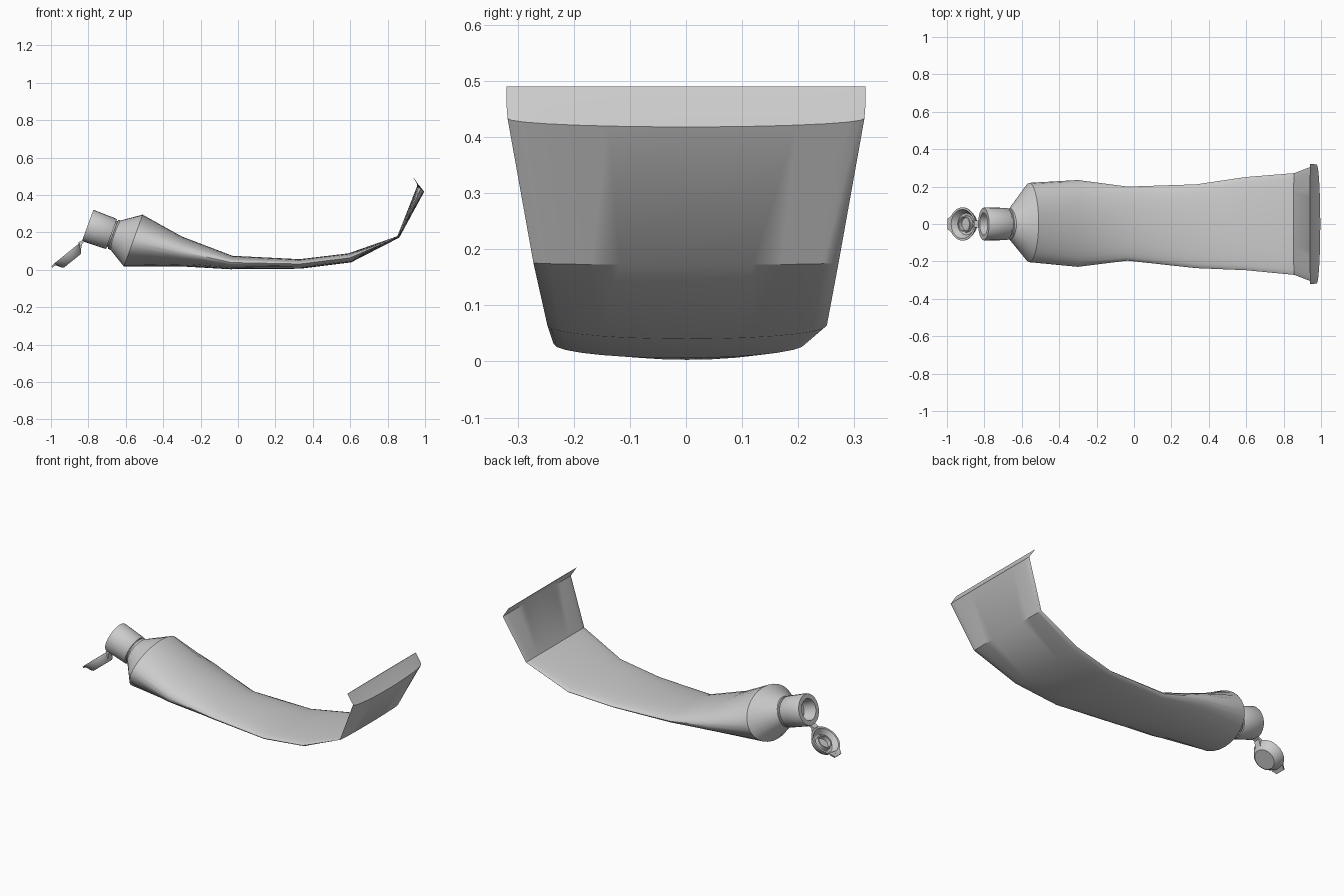
import bpy, bmesh, math
from mathutils import Vector, Matrix

if "Cube" in bpy.data.objects:
    bpy.data.objects.remove(bpy.data.objects["Cube"])


def finish(name, bm, angle=35):
    bmesh.ops.remove_doubles(bm, verts=bm.verts, dist=1e-5)
    bmesh.ops.recalc_face_normals(bm, faces=bm.faces)
    me = bpy.data.meshes.new(name)
    bm.to_mesh(me)
    bm.free()
    ob = bpy.data.objects.new(name, me)
    bpy.context.collection.objects.link(ob)
    bpy.ops.object.select_all(action='DESELECT')
    bpy.context.view_layer.objects.active = ob
    ob.select_set(True)
    bpy.ops.object.shade_smooth_by_angle(angle=math.radians(angle))
    return ob


def bridge(bm, rings):
    n = len(rings[0])
    for a, b in zip(rings, rings[1:]):
        for i in range(n):
            j = (i + 1) % n
            bm.faces.new((a[i], a[j], b[j], b[i]))


def lathe(name, profile, origin, axis, sides=24):
    """Spin (radius, height) points around an axis; radius 0 closes the end."""
    bm = bmesh.new()
    rings = []
    for r, h in profile:
        rings.append([bm.verts.new((max(r, 1e-4) * math.cos(2 * math.pi * i / sides),
                                    max(r, 1e-4) * math.sin(2 * math.pi * i / sides), h))
                      for i in range(sides)])
    bridge(bm, rings)
    q = Vector(axis).normalized().to_track_quat('Z', 'Y')
    bm.transform(Matrix.Translation(origin) @ q.to_matrix().to_4x4())
    return finish(name, bm)


def block(name, loc, size, tilt, taper=1.0):
    """Small box tilted about y, optionally narrowed at its -x end."""
    bm = bmesh.new()
    bmesh.ops.create_cube(bm, size=1)
    for v in bm.verts:
        if v.co.x < 0:
            v.co.y *= taper
        v.co = Vector([c * s for c, s in zip(v.co, size)])
    bm.transform(Matrix.Translation(loc) @ Matrix.Rotation(tilt, 4, 'Y'))
    return finish(name, bm)


# squeezed tube: sections as top (x, z), bottom (x, z), half width, y shift
sections = [
    ((-0.635, 0.262), (-0.688, 0.115), 0.083, 0.0),
    ((-0.51, 0.295), (-0.61, 0.018), 0.212, 0.008),
    ((-0.30, 0.178), (-0.30, 0.018), 0.232, 0.003),
    ((-0.03, 0.075), (-0.04, 0.003), 0.198, 0.002),
    ((0.33, 0.057), (0.335, 0.006), 0.224, -0.012),
    ((0.59, 0.088), (0.605, 0.040), 0.249, 0.002),
    ((0.852, 0.180), (0.862, 0.172), 0.272, 0.0),
    ((0.958, 0.448), (0.996, 0.418), 0.318, 0.0),
    ((0.957, 0.460), (0.963, 0.458), 0.320, 0.0),
    ((0.939, 0.490), (0.942, 0.490), 0.320, 0.0),
]
bm = bmesh.new()
N = 28
rings = []
for top, bot, w, dy in sections:
    t, b = Vector((top[0], 0, top[1])), Vector((bot[0], 0, bot[1]))
    ring = []
    for i in range(N):
        a = 2 * math.pi * i / N
        p = (t + b) / 2 + (t - b) / 2 * math.sin(a)
        p.y = w * math.cos(a) + dy
        ring.append(bm.verts.new(p))
    rings.append(ring)
bridge(bm, rings)
bm.faces.new(rings[0])
bm.faces.new(rings[-1])
finish("tube_body", bm)

# neck with collar, following the tilted nozzle axis
axis = (-0.94, 0, 0.342)
lathe("neck", [(0, -0.01), (0.083, -0.01), (0.083, 0.006), (0.073, 0.008), (0.073, 0.03), (0, 0.03)],
      (-0.662, 0, 0.188), axis)

# hollow cap
lathe("cap", [(0, 0), (0.082, 0), (0.086, 0.006), (0.089, 0.13), (0.086, 0.136),
              (0.060, 0.136), (0.054, 0.06), (0, 0.06)],
      (-0.676, 0, 0.191), axis)

# open flip lid with its sealing ring
lid_c = Vector((-0.917, 0, 0.087))
lathe("flip_lid", [(0, -0.050), (0.058, -0.050), (0.066, -0.044), (0.089, -0.004), (0.089, 0.0),
                   (0.078, 0.0), (0.058, -0.032), (0.045, -0.034), (0.043, -0.012), (0.036, -0.012),
                   (0.034, -0.036), (0, -0.036)],
      lid_c, (-0.63, 0, 0.78))

# thumb tab and hinge strap
tilt = -0.68
along = Vector((0.78, 0, 0.63))
block("thumb_tab", lid_c - along * 0.092 + Vector((0.004, 0, -0.005)), (0.026, 0.085, 0.010), tilt, 0.65)
block("hinge_strap", (-0.843, 0, 0.121), (0.055, 0.036, 0.012), -1.35)
block("hinge_link", (-0.835, 0, 0.149), (0.036, 0.036, 0.014), -0.5)
